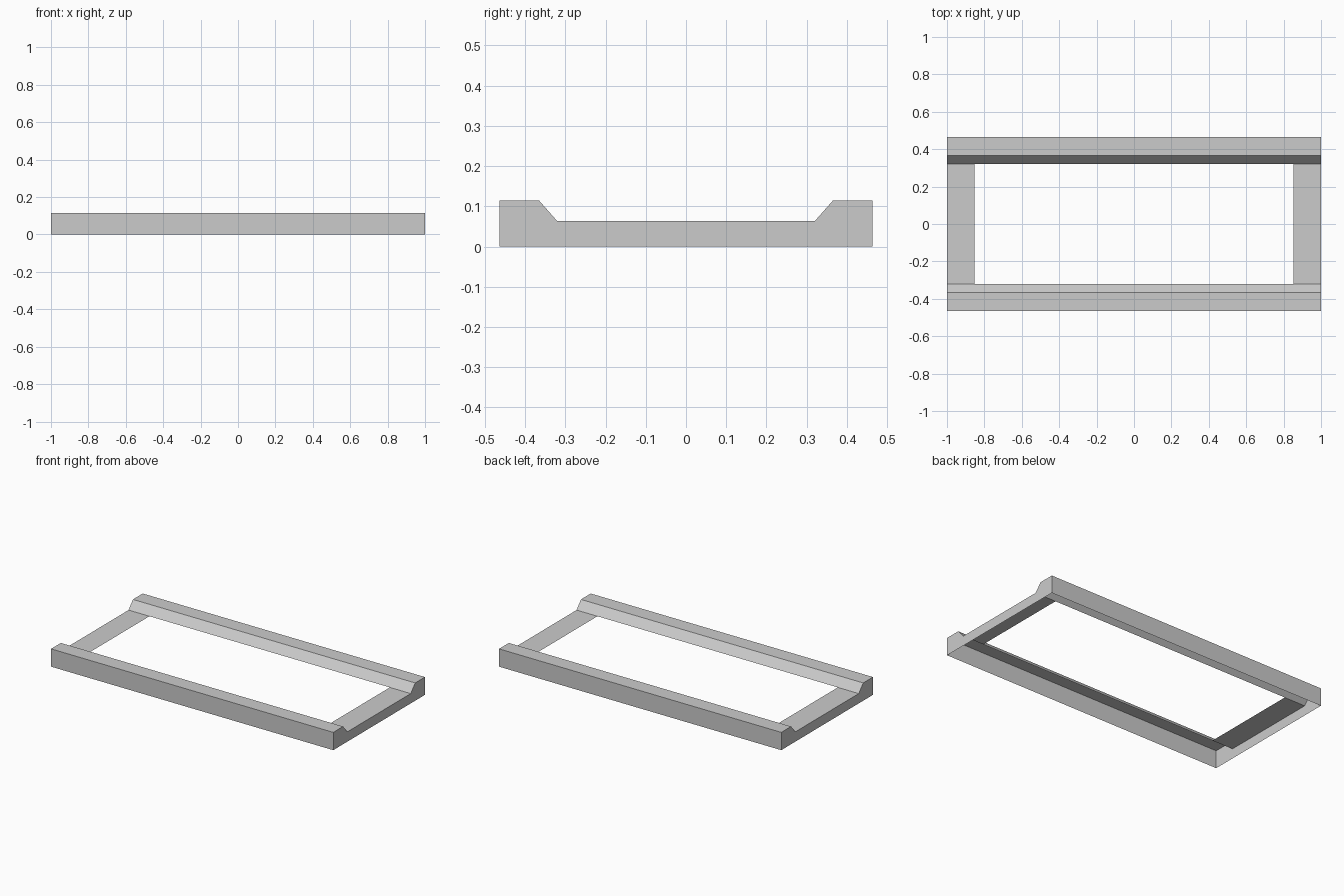
import bpy
import bmesh

cube = bpy.data.objects.get("Cube")
if cube:
    bpy.data.objects.remove(cube, do_unlink=True)

HALF_LENGTH = 1.0
INNER_X = 0.852
SEAT_Y, SEAT_Z = 0.32, 0.063

# Half cross-section of the thin open-bottomed shell, ordered by rising y
front_profile = [(-0.464, 0), (-0.464, 0.114), (-0.365, 0.114), (-SEAT_Y, SEAT_Z)]
back_profile = [(-y, z) for y, z in reversed(front_profile)]

grey = bpy.data.materials.new("light grey")
grey.use_nodes = True
colour = (0.6, 0.6, 0.6, 1)
grey.diffuse_color = colour
grey.node_tree.nodes["Principled BSDF"].inputs["Base Color"].default_value = colour


def add_part(name, faces):
    """Make an object from a list of polygons, welding shared corners."""
    bm = bmesh.new()
    for points in faces:
        bm.faces.new([bm.verts.new(p) for p in points])
    bmesh.ops.remove_doubles(bm, verts=bm.verts, dist=0.0001)
    mesh = bpy.data.meshes.new(name)
    bm.to_mesh(mesh)
    bm.free()
    mesh.materials.append(grey)
    obj = bpy.data.objects.new(name, mesh)
    bpy.context.collection.objects.link(obj)
    return obj


def sweep(profile, x0, x1):
    """Quads that carry a y-z profile along x."""
    return [[(x0, *a), (x1, *a), (x1, *b), (x0, *b)]
            for a, b in zip(profile, profile[1:])]


# Long raised rails with a sloped inner lip
add_part("front_rail", sweep(front_profile, -HALF_LENGTH, HALF_LENGTH))
add_part("back_rail", sweep(back_profile, -HALF_LENGTH, HALF_LENGTH))

# Low cross bars, each with an outer end wall following the full section
outline = front_profile + back_profile
seat = [(-SEAT_Y, SEAT_Z), (SEAT_Y, SEAT_Z)]
for name, side in (("left_end", 1), ("right_end", -1)):
    wall = [(side * HALF_LENGTH, y, z) for y, z in outline[::-side]]
    x0, x1 = sorted((side * INNER_X, side * HALF_LENGTH))
    add_part(name, [wall] + sweep(seat, x0, x1))
